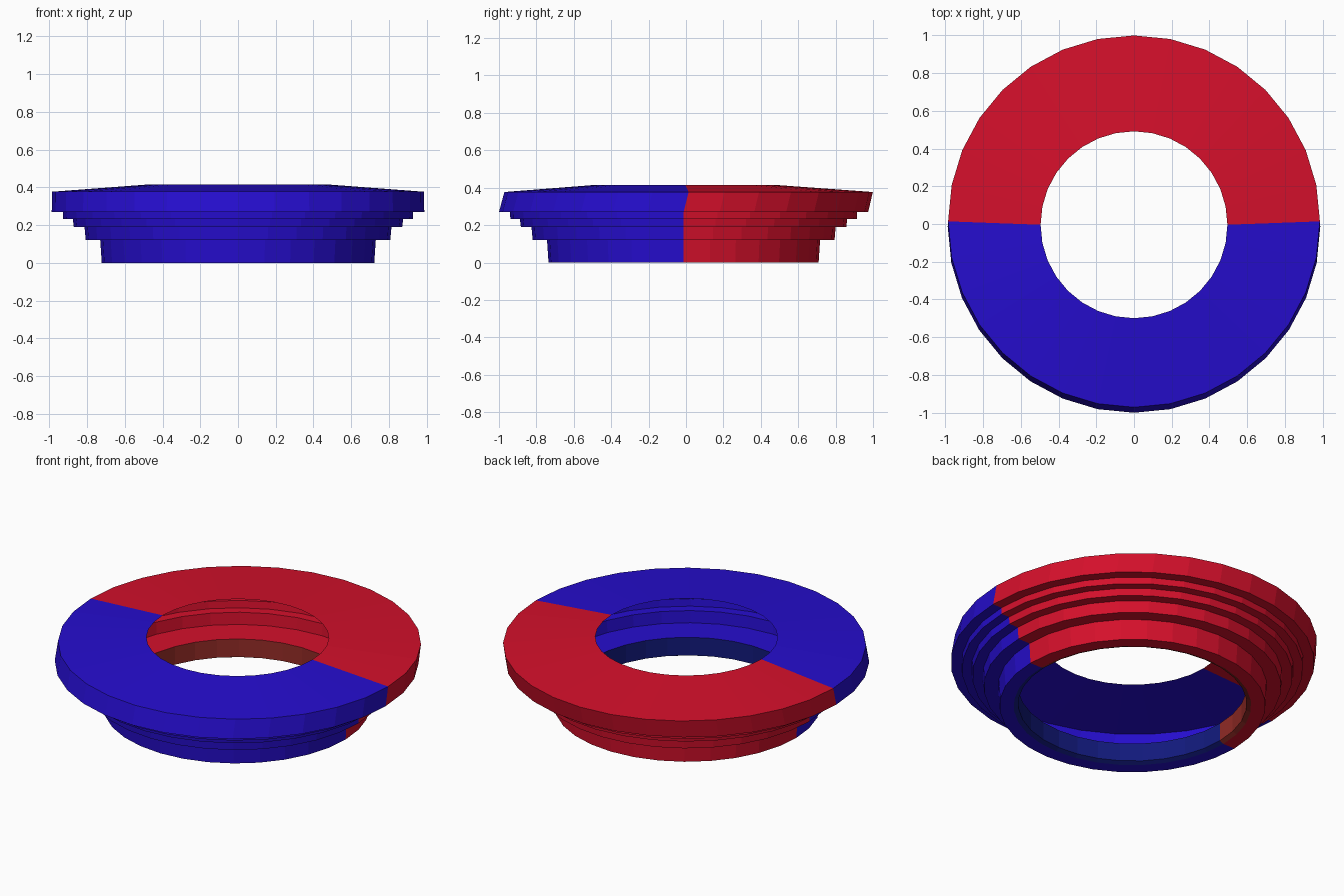
import bpy, bmesh, math

if "Cube" in bpy.data.objects:
    bpy.data.objects.remove(bpy.data.objects["Cube"])

SIDES = 32


def material(name, color):
    m = bpy.data.materials.new(name)
    m.diffuse_color = (*color, 1)
    m.use_nodes = True
    m.node_tree.nodes["Principled BSDF"].inputs["Base Color"].default_value = m.diffuse_color
    return m


RED = material("red", (0.66, 0.005, 0.024))
BLUE = material("blue", (0.019, 0.004, 0.62))
DARK_RED = material("dark_red", (0.30, 0.025, 0.02))
NAVY = material("navy", (0.006, 0.01, 0.2))


def lathe(name, profile, back, front, closed=False):
    """Spin (radius, z, y offset) points; back half and front half get own colours."""
    bm = bmesh.new()
    rings = []
    for r, z, dy in profile:
        rings.append([bm.verts.new((r * math.cos(math.tau * i / SIDES),
                                    r * math.sin(math.tau * i / SIDES) + dy, z))
                      for i in range(SIDES)])
    pairs = list(zip(rings, rings[1:]))
    if closed:
        pairs.append((rings[-1], rings[0]))
    for a, b in pairs:
        for i in range(SIDES):
            j = (i + 1) % SIDES
            f = bm.faces.new((a[i], a[j], b[j], b[i]))
            f.material_index = 0 if i < SIDES // 2 else 1
    mesh = bpy.data.meshes.new(name)
    bm.to_mesh(mesh)
    bm.free()
    mesh.materials.append(back)
    mesh.materials.append(front)
    obj = bpy.data.objects.new(name, mesh)
    bpy.context.collection.objects.link(obj)
    return obj


S = -0.013  # the lower rings sit slightly towards the front

# Base collar: top ledge, outer wall, underside and small inner chamfer
lathe("base_collar", [(0.645, 0.0, S), (0.722, 0.0, S), (0.73, 0.12, S),
                      (0.62, 0.12, S)], RED, BLUE)
lathe("collar_inner_wall", [(0.62, 0.12, S), (0.62, 0.012, S),
                            (0.645, 0.0, S)], DARK_RED, NAVY)

# Thin stepped wall widening up to the leaning rim
lathe("stepped_wall", [(0.73, 0.12, S), (0.807, 0.12, S), (0.813, 0.19, S),
                       (0.87, 0.19, S), (0.875, 0.232, S), (0.926, 0.232, S),
                       (0.928, 0.27, S), (0.987, 0.27, S), (0.985, 0.377, 0.014)],
      RED, BLUE)

# Gently sloped top plate with the round opening
lathe("top_plate", [(0.985, 0.377, 0.014), (0.495, 0.414, -0.004)], RED, BLUE)
